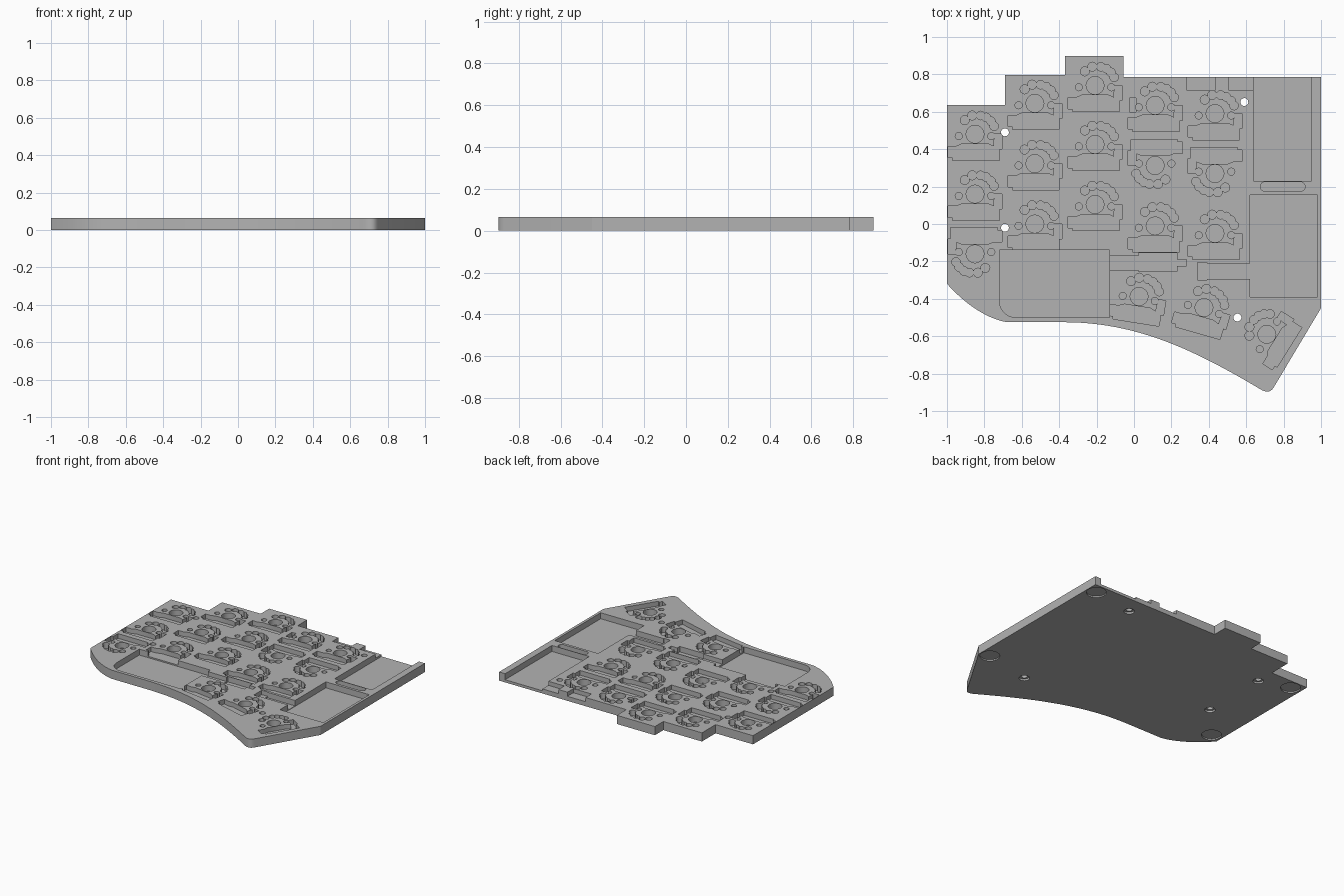
import bpy, bmesh, math
from mathutils import Vector, Matrix
from mathutils.geometry import interpolate_bezier

if "Cube" in bpy.data.objects:
    bpy.data.objects.remove(bpy.data.objects["Cube"])

THICK = 0.065
ABOVE = 0.1          # cutters reach past the top face
FLOOR = 0.02         # floor of the big bays
SOCKET_FLOOR = 0.03

grey = bpy.data.materials.new("matte grey")
grey.use_nodes = True
colour = (0.45, 0.45, 0.45, 1)
grey.diffuse_color = colour
grey.node_tree.nodes["Principled BSDF"].inputs["Base Color"].default_value = colour


def prism(bm, points, z0, z1):
    """Upright solid over a flat outline."""
    low = [bm.verts.new((p[0], p[1], z0)) for p in points]
    high = [bm.verts.new((p[0], p[1], z1)) for p in points]
    bm.faces.new(low[::-1])
    bm.faces.new(high)
    n = len(low)
    for i in range(n):
        j = (i + 1) % n
        bm.faces.new((low[i], low[j], high[j], high[i]))


def box(bm, x0, x1, y0, y1, z0=FLOOR, z1=ABOVE):
    prism(bm, [(x0, y0), (x1, y0), (x1, y1), (x0, y1)], z0, z1)


def disc(bm, x, y, r, z0, z1, sides=24):
    prism(bm, [(x + r * math.cos(math.tau * i / sides),
                y + r * math.sin(math.tau * i / sides)) for i in range(sides)], z0, z1)


def curve(a, b, c, d, n):
    return [tuple(p[:2]) for p in interpolate_bezier(
        *(Vector((*q, 0)) for q in (a, b, c, d)), n)]


def make_object(name, bm):
    bmesh.ops.recalc_face_normals(bm, faces=bm.faces[:])
    mesh = bpy.data.meshes.new(name)
    bm.to_mesh(mesh)
    bm.free()
    ob = bpy.data.objects.new(name, mesh)
    bpy.context.collection.objects.link(ob)
    mesh.materials.append(grey)
    return ob


# Plate outline: swept front edge, stepped rear edge
outline = curve((-1, -.32), (-.9, -.43), (-.79, -.505), (-.68, -.525), 12)
outline += curve((-.38, -.525), (0, -.525), (.3, -.66), (.67, -.88), 24)
outline += curve((.67, -.88), (.705, -.903), (.73, -.903), (.748, -.872), 8)[1:]
outline += [(1, -.45), (1, .785), (-.055, .785), (-.055, .897), (-.37, .897),
            (-.37, .797), (-.69, .797), (-.69, .635), (-1, .635)]
bm = bmesh.new()
prism(bm, outline, 0, THICK)
plate = make_object("keyboard_plate", bm)

# Switch recess: socket outline plus round pin clearances (x, y, radius)
SOCKET = [(-.145, -.065), (-.1, -.065), (-.07, -.052), (.07, -.052), (.1, -.065),
          (.105, 0), (.145, 0), (.145, -.08), (.13, -.08), (.13, -.14),
          (-.12, -.14), (-.12, -.125), (-.145, -.125)]
PINS = [(0, 0, .048), (-.087, -.01, .019), (.087, -.01, .019),
        (-.055, .075, .024), (-.015, .1, .024),
        (.03, .1, .023), (.06, .09, .023), (.085, .07, .023), (.102, .043, .023)]


def switch_recess(bm, x, y, degrees):
    place = Matrix.Translation((x, y, 0)) @ Matrix.Rotation(math.radians(degrees), 4, 'Z')
    prism(bm, [place @ Vector((*p, 0)) for p in SOCKET], SOCKET_FLOOR, ABOVE)
    for px, py, r in PINS:
        c = place @ Vector((px, py, 0))
        disc(bm, c.x, c.y, r, FLOOR + .002, ABOVE, 16)


cut = bmesh.new()
KEYS = [(-.85, .48, 0), (-.85, .16, 0), (-.85, -.16, 180),
        (-.53, .645, 0), (-.53, .323, 0), (-.53, 0, 0),
        (-.208, .741, 0), (-.208, .425, 0), (-.208, .104, 0),
        (.113, .634, 0), (.113, .313, 180), (.113, -.01, 0),
        (.433, .59, 0), (.433, .27, 180), (.433, -.05, 0),
        (.027, -.388, -9), (.374, -.447, -16), (.71, -.59, 58)]
for key in KEYS:
    switch_recess(cut, *key)
box(cut, -.025, .01, .6, .675, SOCKET_FLOOR + .001)

# Controller bay, open at the rear, and the two rear connector notches
box(cut, .64, .95, .23, .85)
box(cut, .508, .641, .715, .85, SOCKET_FLOOR + .004)
box(cut, .283, .433, .715, .85, SOCKET_FLOOR + .004)

# Right bay and the rounded cable slot behind it
box(cut, .62, .98, -.39, .155)
slot = [(cx + .025 * math.cos(a), .2 + .025 * math.sin(a))
        for cx, start in ((.89, -.5), (.7, .5))
        for a in [math.pi * (start + i / 8) for i in range(9)]]
prism(cut, slot, FLOOR, ABOVE)

# Left bay with one rounded corner
corner = curve((-.72, -.41), (-.72, -.46), (-.68, -.5), (-.63, -.5), 8)
prism(cut, corner + [(-.13, -.5), (-.13, -.14), (-.72, -.14)], FLOOR, ABOVE)

# Connector channels from the bays
box(cut, -.131, .03, -.245, -.17, SOCKET_FLOOR + .002)
box(cut, .025, .23, -.255, -.155, FLOOR + .004)
box(cut, .229, .28, -.225, -.19, SOCKET_FLOOR + .002)
box(cut, .39, .621, -.295, -.21, FLOOR + .004)
box(cut, .34, .391, -.3, -.205, SOCKET_FLOOR + .002)

# Screw holes with counterbores below, and recesses for the feet
for x, y in ((-.69, .49), (-.69, -.02), (.59, .652), (.553, -.5)):
    disc(cut, x, y, .021, -.05, ABOVE)
    disc(cut, x, y, .036, -.04, .014)
for x, y in ((.925, .705), (.925, -.42), (-.918, .56), (-.918, -.275)):
    disc(cut, x, y, .068, -.03, .01, 32)

cutter = make_object("recess_cutter", cut)
cutter.hide_render = True

# Carve the recesses
mod = plate.modifiers.new("recesses", 'BOOLEAN')
mod.operation = 'DIFFERENCE'
mod.solver = 'EXACT'
mod.use_self = True
mod.object = cutter
bpy.ops.object.select_all(action='DESELECT')
plate.select_set(True)
bpy.context.view_layer.objects.active = plate
bpy.ops.object.modifier_apply(modifier=mod.name)
bpy.data.objects.remove(cutter)
bpy.ops.object.shade_smooth_by_angle(angle=math.radians(30))
